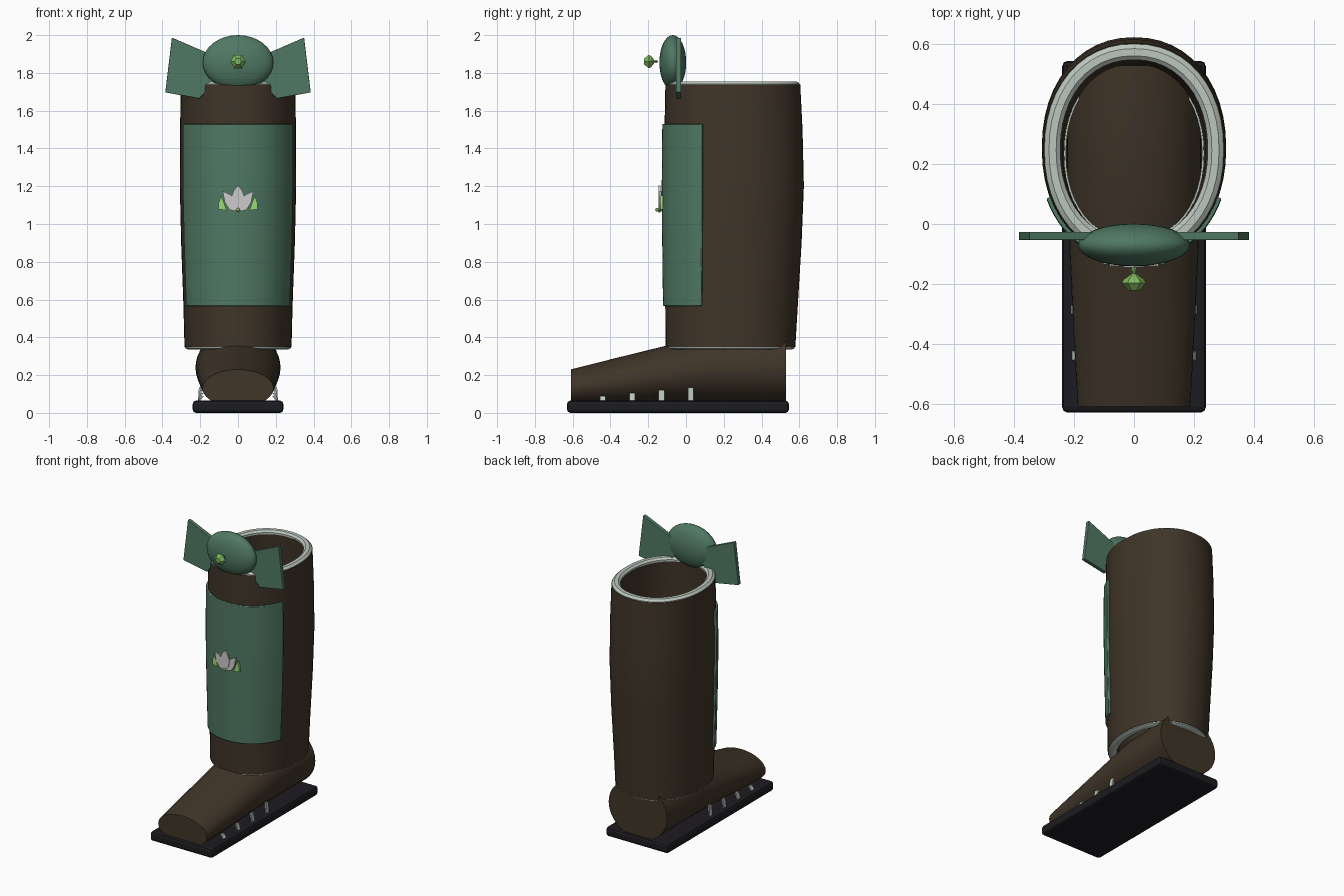
import bpy, bmesh, math
from mathutils import Vector

if "Cube" in bpy.data.objects:
    bpy.data.objects.remove(bpy.data.objects["Cube"])

def mat(name, rgb):
    m = bpy.data.materials.new(name)
    m.diffuse_color = (*rgb, 1)
    m.use_nodes = True
    m.node_tree.nodes["Principled BSDF"].inputs["Base Color"].default_value = m.diffuse_color
    return m

LEATHER = mat("dark_leather", (0.05, 0.035, 0.021))
GREEN = mat("green_fabric", (0.08, 0.19, 0.125))
SOLE = mat("black_rubber", (0.012, 0.011, 0.014))
TRIM = mat("pale_trim", (0.5, 0.57, 0.51))
PETAL = mat("petal_white", (0.55, 0.55, 0.55))
LEAF = mat("leaf_green", (0.33, 0.7, 0.18))
GEM = mat("gem_green", (0.22, 0.48, 0.11))

def make(name, verts, faces, material, smooth=True, bevel=0):
    me = bpy.data.meshes.new(name)
    me.from_pydata([tuple(v) for v in verts], [], faces)
    bm = bmesh.new()
    bm.from_mesh(me)
    bmesh.ops.recalc_face_normals(bm, faces=bm.faces)
    bm.to_mesh(me)
    bm.free()
    ob = bpy.data.objects.new(name, me)
    bpy.context.collection.objects.link(ob)
    me.materials.append(material)
    if bevel:
        b = ob.modifiers.new("bevel", 'BEVEL')
        b.width, b.segments, b.limit_method = bevel, 2, 'ANGLE'
    if smooth:
        bpy.ops.object.select_all(action='DESELECT')
        ob.select_set(True)
        bpy.context.view_layer.objects.active = ob
        bpy.ops.object.shade_smooth_by_angle(angle=math.radians(35))
    return ob

def loft(name, rings, material, closed=True, loop=False, caps=False, **kw):
    n, k = len(rings[0]), len(rings)
    verts = [p for r in rings for p in r]
    faces = []
    for i in range(k if loop else k - 1):
        a, b = i * n, (i + 1) % k * n
        for j in range(n if closed else n - 1):
            j2 = (j + 1) % n
            faces.append((a + j, a + j2, b + j2, b + j))
    if caps:
        faces += [tuple(range(n)), tuple(range((k - 1) * n, k * n))]
    return make(name, verts, faces, material, **kw)

def prism(name, outline, y, depth, material, side=1, bevel=0):
    """Extrude an x/z outline along y."""
    rings = [[(side * x, yy, z) for x, z in outline] for yy in (y - depth / 2, y + depth / 2)]
    return loft(name, rings, material, caps=True, smooth=False, bevel=bevel)

# Shaft profile: z, half width, front y, back y
PROFILE = [(0.335, .283, -.108, .578), (0.57, .289, -.110, .592), (0.9, .301, -.114, .612),
           (1.2, .308, -.117, .624), (1.5, .307, -.114, .617), (1.755, .302, -.109, .604)]

def section(z):
    for p, q in zip(PROFILE, PROFILE[1:]):
        if z <= q[0]:
            break
    t = (z - p[0]) / (q[0] - p[0])
    return [p[i] + (q[i] - p[i]) * t for i in (1, 2, 3)]

def shaft_point(z, a, off=0):
    w, y0, y1 = section(z)
    c, s = math.cos(a), math.sin(a)
    e = 2 / 2.15
    x = (w + off) * math.copysign(abs(c) ** e, c)
    y = (y0 + y1) / 2 + ((y1 - y0) / 2 + off) * math.copysign(abs(s) ** e, s)
    return (x, y, z)

def shaft_ring(z, off=0, n=48):
    return [shaft_point(z, 2 * math.pi * i / n, off) for i in range(n)]

# Hollow shaft wall
zs = [0.35, 0.57, 0.75, 0.9, 1.05, 1.2, 1.35, 1.5, 1.62, 1.738]
loft("shaft", [shaft_ring(z) for z in zs] + [shaft_ring(z, -.05) for z in zs[::-1]],
     LEATHER, loop=True)

# Pale trim around both openings
for name, za, zb in (("top_trim", 1.73, 1.755), ("bottom_trim", 0.352, 0.335)):
    loft(name, [shaft_ring(za, -.003), shaft_ring((za + zb) / 2, -.003), shaft_ring(zb, -.018),
                shaft_ring(zb, -.042), shaft_ring((za + zb) / 2, -.056), shaft_ring(za, -.056)],
         TRIM, loop=True)

# Foot: y, half width, centre z, half height
FOOT = [(-.61, .188, .13, .10), (-.36, .202, .163, .13), (-.10, .215, .202, .155),
        (.15, .224, .235, .19), (.53, .225, .24, .20)]

def foot_ring(y, w, c, h, n=40):
    return [(w * math.cos(2 * math.pi * i / n), y, max(.045, c + h * math.sin(2 * math.pi * i / n)))
            for i in range(n)]

loft("foot", [foot_ring(*f) for f in FOOT], LEATHER, caps=True)

# Flat sole slab
prism("sole", [(-.24, 0), (.24, 0), (.24, .065), (-.24, .065)], -.0425, 1.175, SOLE, bevel=.018)

# Side stitches on both sides of the foot
for side in (1, -1):
    for i in range(4):
        y, top = .025 - .155 * i, .135 - .015 * i
        xt = .207 - .005 * i
        rings = [[(side * (x + d), yy, z) for x, z in ((xt, top), (.212, .058))
                  for d in (0,)] + [(side * .205, yy, .058), (side * (xt - .012), yy, top)]
                 for yy in (y - .015, y + .015)]
        loft("stitch", rings, TRIM, caps=True, smooth=False)

# Green panel wrapped round the front of the shaft
a0, a1 = math.pi + .43, 2 * math.pi - .43
pz = [.567 + (1.53 - .567) * i / 8 for i in range(9)]
def arc(z, off):
    return [shaft_point(z, a0 + (a1 - a0) * i / 28, off) for i in range(29)]
loft("front_panel", [arc(z, .012) + arc(z, -.004)[::-1] for z in pz], GREEN, caps=True, bevel=.004)

# Bow knot
bpy.ops.mesh.primitive_uv_sphere_add(segments=32, ring_count=16, location=(0, -.07, 1.855))
knot = bpy.context.object
knot.name = "bow_knot"
knot.scale = (.187, .071, .145)
knot.data.materials.append(GREEN)
bpy.ops.object.shade_smooth_by_angle(angle=math.radians(35))

# Bow wings
WING = [(.08, 1.87), (.35, 1.987), (.385, 1.697), (.205, 1.664), (.08, 1.80)]
for side in (1, -1):
    prism("bow_wing", WING, -.04, .027, GREEN, side, bevel=.003)

# Faceted gem in front of the bow
def gem_ring(y, r):
    return [(r * math.cos(math.pi * i / 3), y, 1.86 + r * math.sin(math.pi * i / 3)) for i in range(6)]
loft("gem", [gem_ring(*p) for p in ((-.222, .018), (-.197, .041), (-.185, .034), (-.165, .006),
                                   (-.158, .009), (-.148, .003))], GEM, caps=True, smooth=False)

# Flower emblem: side petals, centre petal, leaves and pin
for side in (1, -1):
    prism("side_petal", [(0, 1.065), (.045, 1.075), (.07, 1.115), (.082, 1.175), (.04, 1.155), (.012, 1.12)],
          -.136, .010, PETAL, side)
    prism("leaf", [(.06, 1.072), (.075, 1.115), (.09, 1.15), (.103, 1.11), (.104, 1.078)],
          -.128, .014, LEAF, side)
prism("centre_petal", [(0, 1.062), (.024, 1.095), (.036, 1.14), (.022, 1.178), (0, 1.205),
                       (-.022, 1.178), (-.036, 1.14), (-.024, 1.095)], -.141, .010, PETAL)
bpy.ops.mesh.primitive_uv_sphere_add(segments=12, ring_count=8, radius=.01, location=(0, -.153, 1.075))
bpy.context.object.name = "flower_pin"
bpy.context.object.data.materials.append(GEM)
